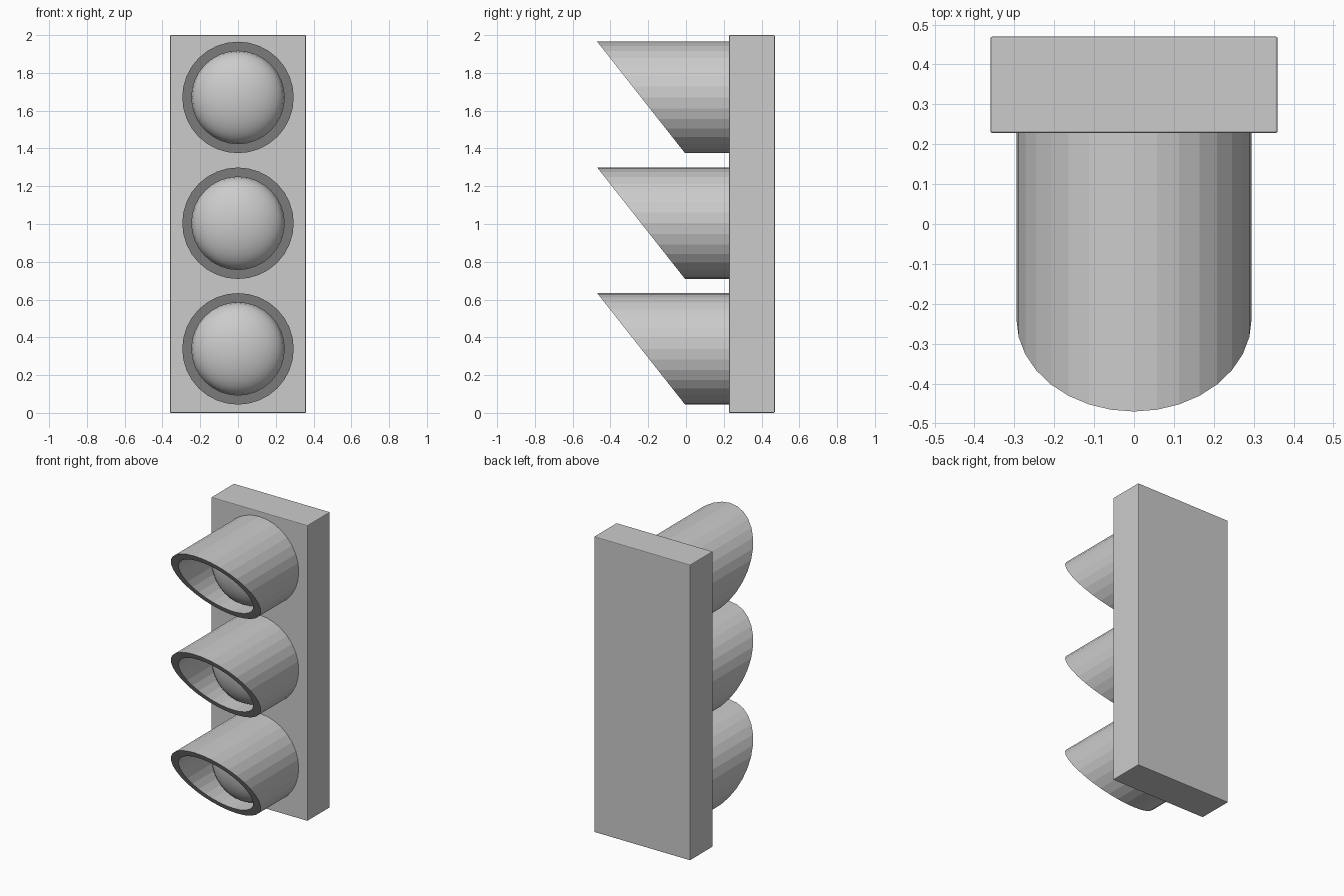
import bpy, bmesh, math

if "Cube" in bpy.data.objects:
    bpy.data.objects.remove(bpy.data.objects["Cube"])

SIDES = 32
FACE_Y = 0.228          # front face of the housing
R_OUT, R_IN = 0.295, 0.245
Y_TOP, Y_BOTTOM = -0.47, -0.005   # ends of the slanted visor cut


def finish(bm, name):
    bmesh.ops.recalc_face_normals(bm, faces=bm.faces)
    mesh = bpy.data.meshes.new(name)
    bm.to_mesh(mesh)
    bm.free()
    obj = bpy.data.objects.new(name, mesh)
    bpy.context.collection.objects.link(obj)
    return obj


def ring(bm, radius, y_of_z):
    pts = []
    for i in range(SIDES):
        a = 2 * math.pi * i / SIDES
        z = radius * math.sin(a)
        pts.append(bm.verts.new((radius * math.cos(a), y_of_z(z), z)))
    return pts


def bridge(bm, a, b):
    return [bm.faces.new((a[i], a[(i + 1) % SIDES], b[(i + 1) % SIDES], b[i]))
            for i in range(SIDES)]


def slant(z):
    return Y_BOTTOM + (Y_TOP - Y_BOTTOM) * (z + R_OUT) / (2 * R_OUT)


# Hollow tube with a slanted front cut, slightly sunk into the housing
def make_visor(name, z):
    bm = bmesh.new()
    back = lambda _: FACE_Y + 0.01
    rings = [ring(bm, R_OUT, back), ring(bm, R_OUT, slant),
             ring(bm, R_IN, slant), ring(bm, R_IN, back)]
    for i in range(4):
        bridge(bm, rings[i], rings[(i + 1) % 4])
    finish(bm, name).location.z = z


# Smooth domed lens inside the visor
def make_lens(name, z, rim_y=0.09, depth=0.13, steps=8):
    bm = bmesh.new()
    prev = ring(bm, R_IN, lambda _: FACE_Y + 0.01)
    for k in range(steps):
        t = math.pi / 2 * k / steps
        y = rim_y - depth * math.sin(t)
        cur = ring(bm, R_IN * math.cos(t), lambda _, y=y: y)
        for f in bridge(bm, prev, cur):
            f.smooth = k > 0
        prev = cur
    tip = bm.verts.new((0, rim_y - depth, 0))
    for i in range(SIDES):
        bm.faces.new((prev[i], prev[(i + 1) % SIDES], tip)).smooth = True
    finish(bm, name).location.z = z


# Housing box with a tiny edge bevel
bpy.ops.mesh.primitive_cube_add(size=1, location=(0, (FACE_Y + 0.47) / 2, 1))
housing = bpy.context.object
housing.name = "housing"
housing.scale = (0.72, 0.47 - FACE_Y, 2)
bpy.ops.object.transform_apply(location=False, rotation=False, scale=True)
bevel = housing.modifiers.new("edge_bevel", 'BEVEL')
bevel.width = 0.005
bevel.segments = 2

# Three lamps
for label, z in (("top", 1.67), ("middle", 1.004), ("bottom", 0.339)):
    make_visor(label + "_visor", z)
    make_lens(label + "_lens", z)
